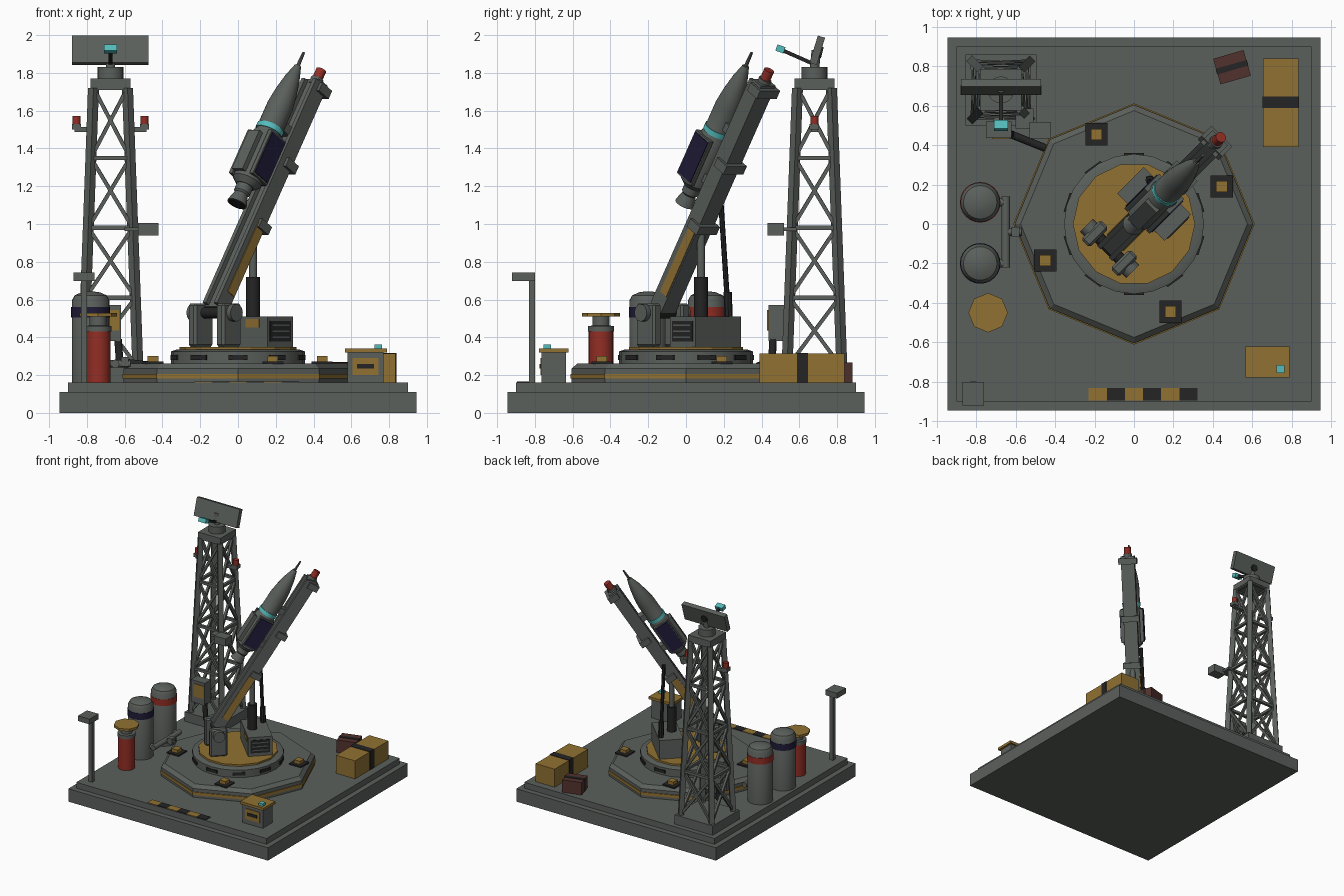
import bpy, bmesh, math
from mathutils import Matrix, Vector

cube = bpy.data.objects.get("Cube")
if cube:
    bpy.data.objects.remove(cube, do_unlink=True)


def material(name, *rgb):
    m = bpy.data.materials.new(name)
    m.use_nodes = True
    m.diffuse_color = (*rgb, 1)
    m.node_tree.nodes["Principled BSDF"].inputs["Base Color"].default_value = (*rgb, 1)
    return m


GREY = material("steel grey", .105, .117, .107)
GOLD = material("ochre yellow", .28, .165, .032)
RED = material("signal red", .29, .027, .018)
CYAN = material("cyan", .09, .5, .5)
NAVY = material("dark navy", .014, .011, .04)
BLACK = material("near black", .018, .018, .019)
BROWN = material("rust brown", .085, .032, .026)

I = Matrix()
T = Matrix.Translation
ROUND = []


# Shape helpers: each returns a function that adds geometry to a bmesh
def box(c, s, R=I):
    def add(bm):
        bmesh.ops.create_cube(bm, size=1, matrix=T(c) @ R @ Matrix.Diagonal((*s, 1)))
    return add


def rod(a, b, r, n=12, r2=None):
    def add(bm):
        p, q = Vector(a), Vector(b)
        turn = (q - p).to_track_quat('Z', 'Y').to_matrix().to_4x4()
        if n == 4:
            turn = turn @ Matrix.Rotation(math.pi / 4, 4, 'Z')
        bmesh.ops.create_cone(bm, cap_ends=True, segments=n, radius1=r,
                              radius2=r if r2 is None else r2,
                              depth=(q - p).length, matrix=T((p + q) / 2) @ turn)
    return add


def lathe(profile, n=24, at=(0, 0, 0)):
    def add(bm):
        rings = []
        for r, z in profile:
            rings.append([bm.verts.new(Vector(at) + Vector((
                r * math.cos(math.tau * i / n), r * math.sin(math.tau * i / n), z)))
                for i in range(n)])
        for lo, hi in zip(rings, rings[1:]):
            for i in range(n):
                j = (i + 1) % n
                bm.faces.new((lo[i], lo[j], hi[j], hi[i]))
        bm.faces.new(rings[0][::-1])
        bm.faces.new(rings[-1])
    return add


def part(name, mat, *shapes, M=I, smooth=False):
    bm = bmesh.new()
    for s in shapes:
        s(bm)
    bm.transform(M)
    me = bpy.data.meshes.new(name)
    bm.to_mesh(me)
    bm.free()
    me.materials.append(mat)
    ob = bpy.data.objects.new(name, me)
    bpy.context.collection.objects.link(ob)
    if smooth:
        ROUND.append(ob)
    return ob


# Ground slab and hazard strip
part("base_slab", GREY, box((0, 0, .055), (1.89, 1.89, .11)))
part("base_deck", GREY, box((0, 0, .135), (1.8, 1.8, .05)))
for k in range(6):
    part("hazard_mark", BLACK if k % 2 else GOLD,
         box((-.184 + .092 * k, -.863, .162), (.092, .065, .006)))

# Octagonal platform and turntable
part("platform", GREY, lathe([(.605, .16), (.605, .235), (.575, .262)], 8))
part("platform_stripe", GOLD, lathe([(.612, .182), (.612, .207)], 8))
part("turntable", GREY, lathe([(.355, .26), (.355, .325), (.325, .335)]), smooth=True)
part("turntable_plate", GOLD, lathe([(.31, .33), (.31, .35)], 14))
slots = []
for k in range(10):
    a = math.tau * (k + .5) / 10
    slots.append(box((.352 * math.cos(a), .352 * math.sin(a), .293), (.014, .1, .026),
                     Matrix.Rotation(a, 4, 'Z')))
part("turntable_slots", BLACK, *slots)
for x, y in ((-.19, .455), (.445, .19), (.185, -.445), (-.45, -.185)):
    part("clamp_pad", BLACK, box((x, y, .266), (.112, .112, .012)))
    part("clamp_block", GOLD, box((x, y, .284), (.056, .056, .032)))

# Launcher mount: local x across, local y along the aiming direction
MOUNT = Matrix.Rotation(-math.pi / 4, 4, 'Z')
part("power_block", GREY, box((0, .145, .43), (.34, .19, .16)), M=MOUNT)
part("vent_panel", BLACK, box((.171, .145, .432), (.006, .155, .11)), M=MOUNT)
part("vent_slats", GREY, *[box((.174, .145, .4 + .032 * k), (.006, .13, .009))
                           for k in range(3)], M=MOUNT)
part("block_label", GOLD, box((.06, .049, .475), (.1, .006, .045)), M=MOUNT)
for s in (-1, 1):
    cheek = part("pivot_cheek", GREY, box((s * .105, -.175, .465), (.06, .14, .23)), M=MOUNT)
    bev = cheek.modifiers.new("Bevel", 'BEVEL')
    bev.width = .012
    bev.segments = 1
    part("pivot_hub", GREY, rod((s * .13, -.175, .53), (s * .165, -.175, .53), .046, 16),
         M=MOUNT, smooth=True)
part("pivot_shaft", BLACK, rod((-.13, -.175, .53), (.13, -.175, .53), .03), M=MOUNT, smooth=True)
part("lift_cylinder", BLACK, rod((.08, .08, .5), (.08, .08, .72), .037, 16), smooth=True)
part("lift_rod", GREY, rod((.08, .08, .72), (.08, .08, .99), .021), smooth=True)
part("support_strut", BLACK, rod((.08, .225, .5), (.08, .185, 1.11), .014, 8),
     rod((.08, .225, .5), (.08, .221, .64), .022, 8), smooth=True)

# Launch rail: local z runs up the rail, negative local y faces the rocket
RAIL = T((-.127, -.127, .53)) @ MOUNT @ Matrix.Rotation(math.radians(-32), 4, 'X')
part("launch_rail", GREY, box((0, .005, .73), (.11, .07, 1.42)), M=RAIL)
part("rail_guides", GREY, *[box((s * .042, -.04, .73), (.026, .03, 1.4)) for s in (-1, 1)], M=RAIL)
part("rail_side_plates", GOLD, *[box((s * .056, .005, .34), (.008, .055, .44))
                                 for s in (-1, 1)], M=RAIL)
part("rail_collars", GREY, *[box((0, .022, z), (.15, .085, .05)) for z in (.55, .93, 1.4)], M=RAIL)
part("rail_tip_light", RED, rod((0, 0, 1.45), (0, 0, 1.515), .028), M=RAIL, smooth=True)
part("rail_tip_socket", GREY, rod((0, 0, 1.42), (0, 0, 1.46), .035), M=RAIL, smooth=True)
part("rocket_saddles", GREY, *[box((0, -.075, z), (.07, .07, .05)) for z in (.79, 1.1)], M=RAIL)

# Rocket
ROCKET = RAIL @ T((0, -.16, 0))
part("rocket_body", GREY, lathe([(.05, .69), (.08, .72), (.08, 1.0), (.07, 1.02), (.07, 1.19),
                                 (.06, 1.27), (.042, 1.36), (.018, 1.44)]),
     M=ROCKET, smooth=True)
part("nose_probe", GREY, rod((0, 0, 1.43), (0, 0, 1.525), .011, 8, .007), M=ROCKET, smooth=True)
part("rocket_band", CYAN, lathe([(.075, 1.025), (.075, 1.055)]), M=ROCKET, smooth=True)
part("rocket_nozzle", GREY, lathe([(.055, .58), (.05, .6), (.036, .64), (.045, .65), (.045, .7)]),
     M=ROCKET, smooth=True)
part("nozzle_throat", BLACK, lathe([(.046, .577), (.046, .582)]), M=ROCKET)
for s in (-1, 1):
    part("side_frame", GREY, box((s * .078, 0, .87), (.025, .125, .27)), M=ROCKET)
    part("side_panel", NAVY, box((s * .092, 0, .87), (.008, .11, .25)), M=ROCKET)
part("dorsal_panel", GREY, box((0, -.083, .86), (.08, .03, .24)), M=ROCKET)

# Lattice radar tower
TOWER = T((-.675, .68, 0))
CORNERS = ((-1, -1), (1, -1), (1, 1), (-1, 1))
LEVELS = [.24 + .37 * k for k in range(5)]


def corner(i, z):
    h = .145 - .055 * (z - .24) / 1.48
    return (CORNERS[i % 4][0] * h, CORNERS[i % 4][1] * h, z)


part("tower_footing", GREY, box((0, 0, .2), (.36, .36, .08)), M=TOWER)
part("tower_legs", GREY, *[rod(corner(i, .24), corner(i, 1.72), .029, 4) for i in range(4)], M=TOWER)
braces = []
for i in range(4):
    for lo, hi in zip(LEVELS, LEVELS[1:]):
        braces += [rod(corner(i, hi), corner(i + 1, hi), .016, 4),
                   rod(corner(i, lo), corner(i + 1, hi), .014, 4),
                   rod(corner(i + 1, lo), corner(i, hi), .014, 4)]
part("tower_braces", GREY, *braces, M=TOWER)
part("tower_cap", GREY, box((0, 0, 1.745), (.21, .21, .05)), M=TOWER)
part("radar_bearing", GREY, lathe([(.068, 1.77), (.068, 1.83)]), M=TOWER, smooth=True)
part("radar_mast", GREY, rod((0, 0, 1.82), (0, .01, 1.92), .025), M=TOWER, smooth=True)
part("radar_panel", GREY, box((0, .015, 1.92), (.405, .04, .15), Matrix.Rotation(-.3, 4, 'X')), M=TOWER)
part("radar_back_hub", BLACK, rod((0, .03, 1.91), (0, .042, 1.907), .03), M=TOWER)
part("radar_arm", BLACK, rod((0, 0, 1.845), (0, -.17, 1.92), .014, 4), M=TOWER)
part("radar_feed", CYAN, box((0, -.18, 1.927), (.07, .045, .035), Matrix.Rotation(-.35, 4, 'X')), M=TOWER)
for s in (-1, 1):
    part("lamp_arm", GREY, box((s * .14, 0, 1.5), (.1, .035, .025)),
         box((s * .18, 0, 1.515), (.05, .05, .03)), M=TOWER)
    part("warning_lamp", RED, rod((s * .18, 0, 1.53), (s * .18, 0, 1.573), .022), M=TOWER, smooth=True)
part("relay_box", GREY, box((-.475, .475, .972), (.11, .085, .065)),
     box((-.555, .535, .972), (.09, .1, .02)))
part("control_cabinet", GREY, box((-.685, .478, .475), (.13, .085, .19)))
part("cabinet_panel", GOLD, box((-.675, .434, .49), (.09, .008, .11)))
part("cabinet_bracket", GREY, box((-.685, .535, .47), (.06, .04, .05)))
part("cable", BLACK, rod((-.635, .46, .39), (-.625, .455, .25), .02),
     rod((-.625, .455, .27), (-.45, .385, .25), .02), smooth=True)

# Storage tanks and pipework
for y, mat in ((.11, RED), (-.2, NAVY)):
    part("storage_tank", GREY, lathe([(.1, .16), (.1, .595), (.085, .622), (.05, .638), (.015, .643)],
                                     at=(-.78, y, 0)), smooth=True)
    part("tank_band", mat, lathe([(.103, .505), (.103, .56)], at=(-.78, y, 0)), smooth=True)
    part("tank_outlet", GREY, rod((-.7, y, .26), (-.65, y, .26), .02), smooth=True)
part("tank_manifold", GREY, rod((-.65, -.22, .26), (-.65, .14, .26), .022),
     rod((-.65, -.04, .26), (-.57, -.04, .26), .02), smooth=True)
part("manifold_valve", GREY, box((-.6, -.04, .27), (.04, .05, .05)))

# Red drum with a wide lid
AT = (-.74, -.45, 0)
part("fuel_drum", RED, lathe([(.065, .16), (.065, .43)], at=AT), smooth=True)
part("drum_collar", GREY, lathe([(.07, .43), (.07, .46), (.045, .462), (.045, .51)], at=AT), smooth=True)
part("drum_lid", GOLD, lathe([(.1, .51), (.1, .53)], 8, at=AT))

# Lamp post
part("lamp_post", GREY, box((-.815, -.815, .43), (.033, .033, .54)),
     box((-.815, -.86, .722), (.11, .12, .045)))

# Console
part("console", GREY, box((.675, -.7, .24), (.19, .13, .16)))
part("console_lid", GOLD, box((.677, -.7, .331), (.222, .158, .022)))
part("console_plate", GOLD, box((.675, -.767, .245), (.135, .008, .09)))
part("console_slot", BLACK, box((.675, -.771, .247), (.09, .008, .026)))
part("console_light", CYAN, box((.743, -.735, .352), (.04, .04, .022)))

# Crates
part("long_crate", GOLD, box((.745, .615, .237), (.18, .45, .154)))
part("crate_strap", BLACK, box((.745, .617, .238), (.186, .06, .16)))
TURN = T((.497, .795, 0)) @ Matrix.Rotation(.28, 4, 'Z')
part("small_crate", BROWN, box((0, 0, .213), (.16, .135, .106)), M=TURN)
part("small_strap", BLACK, box((0, 0, .214), (.165, .03, .112)), M=TURN)

# Smooth shading on the round parts
bpy.ops.object.select_all(action='DESELECT')
for ob in ROUND:
    ob.select_set(True)
bpy.context.view_layer.objects.active = ROUND[0]
bpy.ops.object.shade_smooth_by_angle(angle=math.radians(35))
